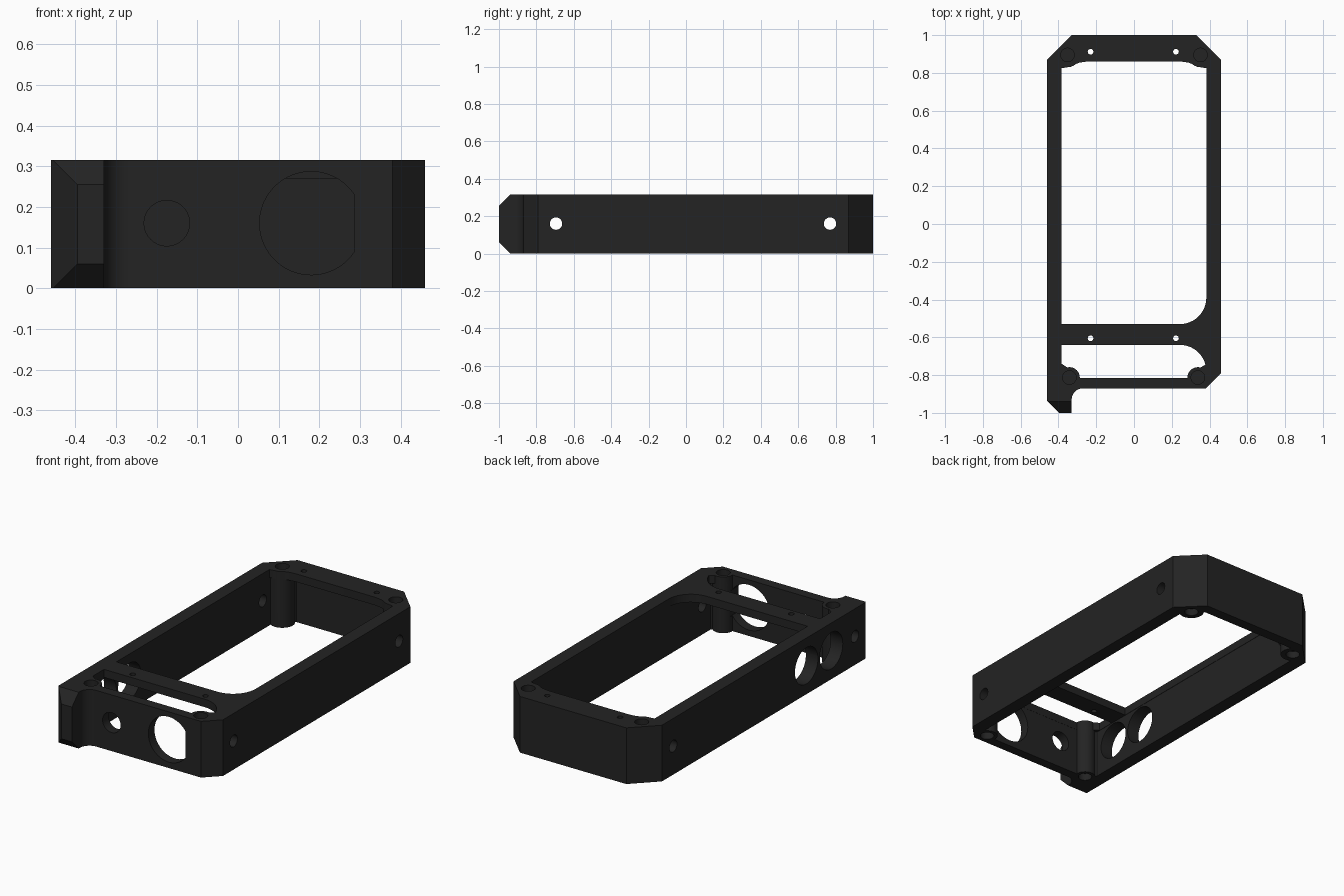
import bpy, bmesh, math

if "Cube" in bpy.data.objects:
    bpy.data.objects.remove(bpy.data.objects["Cube"])

H = 0.315          # frame height
MID = 0.16         # height of the side holes
SHELF = 0.27       # underside of the thin top shelves


def arc(cx, cy, r, a0, a1, n=12):
    return [(cx + r * math.cos(math.radians(a0 + (a1 - a0) * i / n)),
             cy + r * math.sin(math.radians(a0 + (a1 - a0) * i / n))) for i in range(n + 1)]


def circle(cx, cy, r, n=40):
    return arc(cx, cy, r, 0, 360, n)[:-1]


def prism(name, pts, lo, hi, axis='z'):
    """Extrude a closed outline between lo and hi along an axis."""
    place = {'z': lambda a, b, h: (a, b, h),
             'y': lambda a, b, h: (a, h, b),
             'x': lambda a, b, h: (h, a, b)}[axis]
    bm = bmesh.new()
    low = [bm.verts.new(place(a, b, lo)) for a, b in pts]
    top = [bm.verts.new(place(a, b, hi)) for a, b in pts]
    bm.faces.new(low)
    bm.faces.new(top)
    for i in range(len(pts)):
        j = (i + 1) % len(pts)
        bm.faces.new((low[i], low[j], top[j], top[i]))
    bmesh.ops.recalc_face_normals(bm, faces=bm.faces)
    me = bpy.data.meshes.new(name)
    bm.to_mesh(me)
    bm.free()
    ob = bpy.data.objects.new(name, me)
    bpy.context.collection.objects.link(ob)
    return ob


def cut(target, cutter, keep=False):
    """Subtract the cutter and discard it."""
    m = target.modifiers.new("cut", 'BOOLEAN')
    m.operation, m.solver, m.object = 'DIFFERENCE', 'EXACT', cutter
    bpy.context.view_layer.objects.active = target
    bpy.ops.object.modifier_apply(modifier=m.name)
    if not keep:
        bpy.data.objects.remove(cutter)


# Outer body with chamfered corners and a front ear
outline = [(-0.46, 0.87), (-0.33, 1), (0.33, 1), (0.46, 0.87), (0.46, -0.79), (0.38, -0.87)]
outline += arc(-0.27, -0.93, 0.06, 90, 180)
outline += [(-0.33, -1), (-0.395, -1), (-0.46, -0.935)]
frame = prism("case_frame", outline, 0, H)

# Top and bottom bevels of the ear
bevel = [(-1.1, 0.155), (-0.835, 0.42), (-1.1, 0.42)]
cut(frame, prism("bevel_top", bevel, -0.6, -0.2, 'x'))
cut(frame, prism("bevel_bottom", [(y, H - z) for y, z in bevel], -0.6, -0.2, 'x'))

# Inner cavity under the shelves, and the two openings through the top
cavity = prism("cavity", [(-0.385, 0.85), (-0.295, 0.94), (0.295, 0.94), (0.385, 0.85),
                          (0.385, -0.766), (0.335, -0.816), (-0.335, -0.816), (-0.385, -0.766)],
               -0.1, SHELF)
lip = [(0.383, 0.825), (0.35, 0.83), (0.32, 0.842), (0.29, 0.854), (0.25, 0.86)]
main = prism("main_opening",
             [(-0.383, -0.53)] + arc(0.243, -0.39, 0.14, 270, 360) + lip
             + [(-x, y) for x, y in reversed(lip)], -0.2, 0.5)
front = prism("front_opening",
              [(-0.383, -0.64)] + arc(0.243, -0.78, 0.14, 90, 15)
              + [(0.345, -0.765), (0.335, -0.815), (-0.335, -0.815),
                 (-0.345, -0.765), (-0.383, -0.74)], -0.2, 0.5)

# Corner posts are left standing in the cavity
posts = [(-0.352, 0.895, 0.065), (0.352, 0.895, 0.065),
         (-0.342, -0.813, 0.055), (0.338, -0.813, 0.055)]
for x, y, r in posts:
    for space in (cavity, main if y > 0 else front):
        cut(space, prism("post", circle(x, y, r), -0.4, 0.7))
for space in (cavity, main, front):
    cut(frame, space)

# Round pockets on both ends of each post
for x, y, r in posts:
    for lo, hi in ((H - 0.04, H + 0.1), (-0.1, 0.04)):
        cut(frame, prism("pocket", circle(x, y, 0.036), lo, hi))

# Small screw holes in the shelves
for x in (-0.23, 0.222):
    for y in (-0.605, 0.912):
        cut(frame, prism("screw_hole", circle(x, y, 0.015, 20), 0.2, 0.5))

# Side holes: y, radius, x range
for y, r, lo, hi in ((0.77, 0.033, -0.6, 0.6), (-0.695, 0.033, 0.3, 0.6),
                     (-0.84, 0.033, -0.6, -0.38),
                     (-0.63, 0.102, -0.6, -0.3), (-0.41, 0.102, -0.6, -0.3)):
    cut(frame, prism("side_hole", circle(y, MID, r), lo, hi, 'x'))

# Front holes: a small round one and a large one with a flat side
cut(frame, prism("front_small_hole", circle(-0.175, MID, 0.056), -0.95, -0.72, 'y'))
cut(frame, prism("front_large_hole", arc(0.18, MID, 0.127, 34.2, 325.8, 48), -0.95, -0.72, 'y'))

# Colour and shading
mat = bpy.data.materials.new("charcoal_black")
mat.diffuse_color = (0.017, 0.017, 0.017, 1)
mat.use_nodes = True
mat.node_tree.nodes["Principled BSDF"].inputs["Base Color"].default_value = mat.diffuse_color
frame.data.materials.clear()
frame.data.materials.append(mat)
for p in frame.data.polygons:
    p.material_index = 0
bpy.ops.object.select_all(action='DESELECT')
frame.select_set(True)
bpy.context.view_layer.objects.active = frame
bpy.ops.object.shade_smooth_by_angle(angle=math.radians(25))
